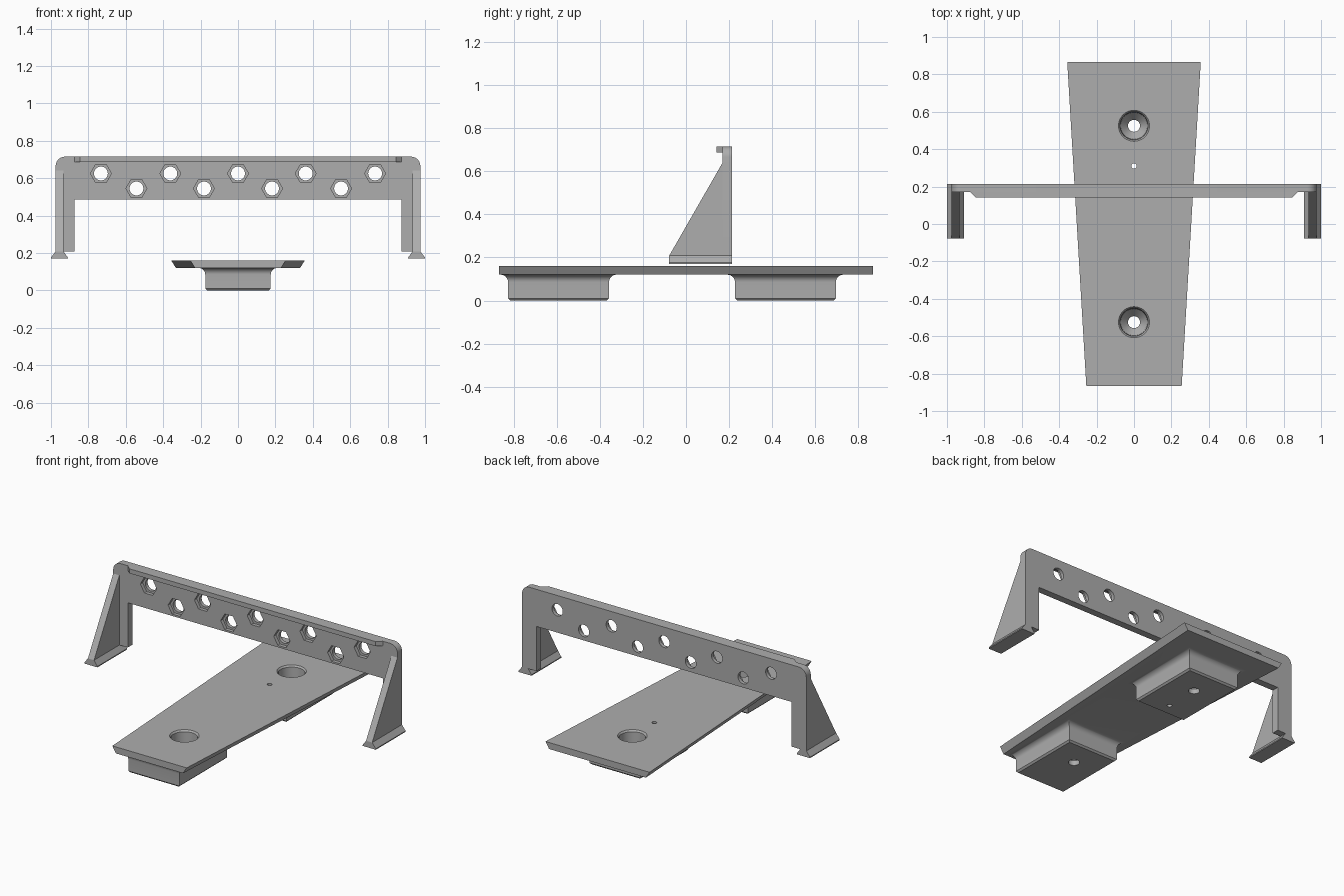
import bpy
import bmesh
from math import cos, sin, pi, radians
from mathutils import Vector

if "Cube" in bpy.data.objects:
    bpy.data.objects.remove(bpy.data.objects["Cube"], do_unlink=True)

grey = bpy.data.materials.new("mid grey")
grey.use_nodes = True
colour = (0.42, 0.42, 0.42, 1)
grey.diffuse_color = colour
grey.node_tree.nodes["Principled BSDF"].inputs["Base Color"].default_value = colour


def loft(bm, rings):
    """Closed solid through rings that all have the same number of points."""
    loops = [[bm.verts.new(p) for p in ring] for ring in rings]
    n = len(loops[0])
    for a, b in zip(loops, loops[1:]):
        for i in range(n):
            j = (i + 1) % n
            bm.faces.new((a[i], a[j], b[j], b[i]))
    bm.faces.new(loops[0][::-1])
    bm.faces.new(loops[-1])


def make(name, solids):
    bm = bmesh.new()
    for rings in solids:
        loft(bm, rings)
    bmesh.ops.recalc_face_normals(bm, faces=bm.faces)
    mesh = bpy.data.meshes.new(name)
    bm.to_mesh(mesh)
    bm.free()
    mesh.materials.append(grey)
    obj = bpy.data.objects.new(name, mesh)
    bpy.context.collection.objects.link(obj)
    return obj


def activate(obj):
    bpy.ops.object.select_all(action='DESELECT')
    obj.select_set(True)
    bpy.context.view_layer.objects.active = obj


def combine(obj, tool, operation):
    mod = obj.modifiers.new("boolean", 'BOOLEAN')
    mod.operation = operation
    mod.solver = 'EXACT'
    mod.object = tool
    tool.hide_render = True
    activate(obj)
    bpy.ops.object.modifier_apply(modifier=mod.name)
    bpy.data.objects.remove(tool, do_unlink=True)


def smooth(obj):
    activate(obj)
    bpy.ops.object.shade_smooth_by_angle(angle=radians(25))


def circle_z(x, y, z, r, n=48):
    return [(x + r * cos(2 * pi * i / n), y + r * sin(2 * pi * i / n), z) for i in range(n)]


def circle_y(x, y, z, r, n):
    return [(x + r * cos(2 * pi * i / n), y, z + r * sin(2 * pi * i / n)) for i in range(n)]


def along_y(profile, y0, y1):
    return [[(x, y, z) for x, z in profile] for y in (y0, y1)]


def along_x(profile, x0, x1):
    return [[(x, y, z) for y, z in profile] for x in (x0, x1)]


# Tapered sliding plate with undercut sides
def plate_ring(inset, z):
    front, back, end = 0.255 - inset, 0.357 - inset, 0.867
    return [(-front, -end, z), (front, -end, z), (back, end, z), (-back, end, z)]


plate = make("sliding_plate", [[plate_ring(0.025, 0.12), plate_ring(0, 0.16)]])


# Blocks below the plate, flared into it by a concave fillet
def block(y0, y1):
    fillet = 0.035
    steps = [(-0.01, 0), (0, 0.01)]
    for i in range(9):
        a = i * pi / 16
        steps.append((fillet * (1 - cos(a)), 0.085 + fillet * sin(a)))
    steps.append((fillet, 0.14))
    return [[(-0.175 - o, y0 - o, z), (0.175 + o, y0 - o, z),
             (0.175 + o, y1 + o, z), (-0.175 - o, y1 + o, z)] for o, z in steps]


for y0, y1 in ((-0.825, -0.357), (0.227, 0.695)):
    combine(plate, make("block", [block(y0, y1)]), 'UNION')

# Countersunk screw holes and a small pin hole
bore = [(-0.02, 0.032), (0.03, 0.032), (0.075, 0.072), (0.15, 0.075), (0.16, 0.083), (0.2, 0.083)]
holes = [[circle_z(0, y, z, r) for z, r in bore] for y in (-0.525, 0.525)]
holes.append([circle_z(0, 0.31, z, 0.014, 24) for z in (-0.02, 0.2)])
combine(plate, make("hole_cutter", holes), 'DIFFERENCE')
smooth(plate)

# Bridge: an arch with rounded upper corners
FRONT, BACK, SIDE, INNER, TOP = 0.17, 0.214, 0.975, 0.875, 0.715
half = [(INNER, 0.485), (INNER, 0.208), (SIDE, 0.208)]
radius = 0.05
for i in range(9):
    a = i * pi / 16
    half.append((SIDE - radius + radius * cos(a), TOP - radius + radius * sin(a)))
arch = half + [(-x, z) for x, z in reversed(half)]
bridge = make("bridge", [along_y(arch, FRONT, BACK)])

# Staggered bolt holes with hexagonal nut pockets in front
spots = [(x, 0.625 if i % 2 == 0 else 0.545) for i, x in enumerate(
    (-0.733, -0.543, -0.362, -0.182, 0, 0.182, 0.362, 0.551, 0.733))]
bolts = [[circle_y(x, y, z, 0.037, 32) for y in (0.1, 0.3)] for x, z in spots]
nuts = [[circle_y(x, y, z, 0.056, 6) for y in (0.1, FRONT + 0.022)] for x, z in spots]
combine(bridge, make("nut_cutter", nuts), 'DIFFERENCE')
combine(bridge, make("bolt_cutter", bolts), 'DIFFERENCE')
smooth(bridge)

# Overhanging lip along the top front edge
lip = [(-0.875, FRONT), (-0.845, 0.142), (0.845, 0.142), (0.875, FRONT)]
make("top_lip", [[[(x, y, z) for x, y in lip] for z in (0.687, TOP)]])

# Triangular side braces and flared feet
for name, s in (("left", 1), ("right", -1)):
    brace = [(FRONT, 0.64), (-0.078, 0.208), (FRONT, 0.208)]
    make(name + "_brace", [along_x(brace, s * 0.933, s * SIDE)])
    foot = [(s * x, z) for x, z in ((0.933, 0.208), (SIDE, 0.208), (1.0, 0.176),
                                    (1.0, 0.17), (0.91, 0.17), (0.91, 0.176))]
    make(name + "_foot", [along_y(foot, -0.078, BACK)])
